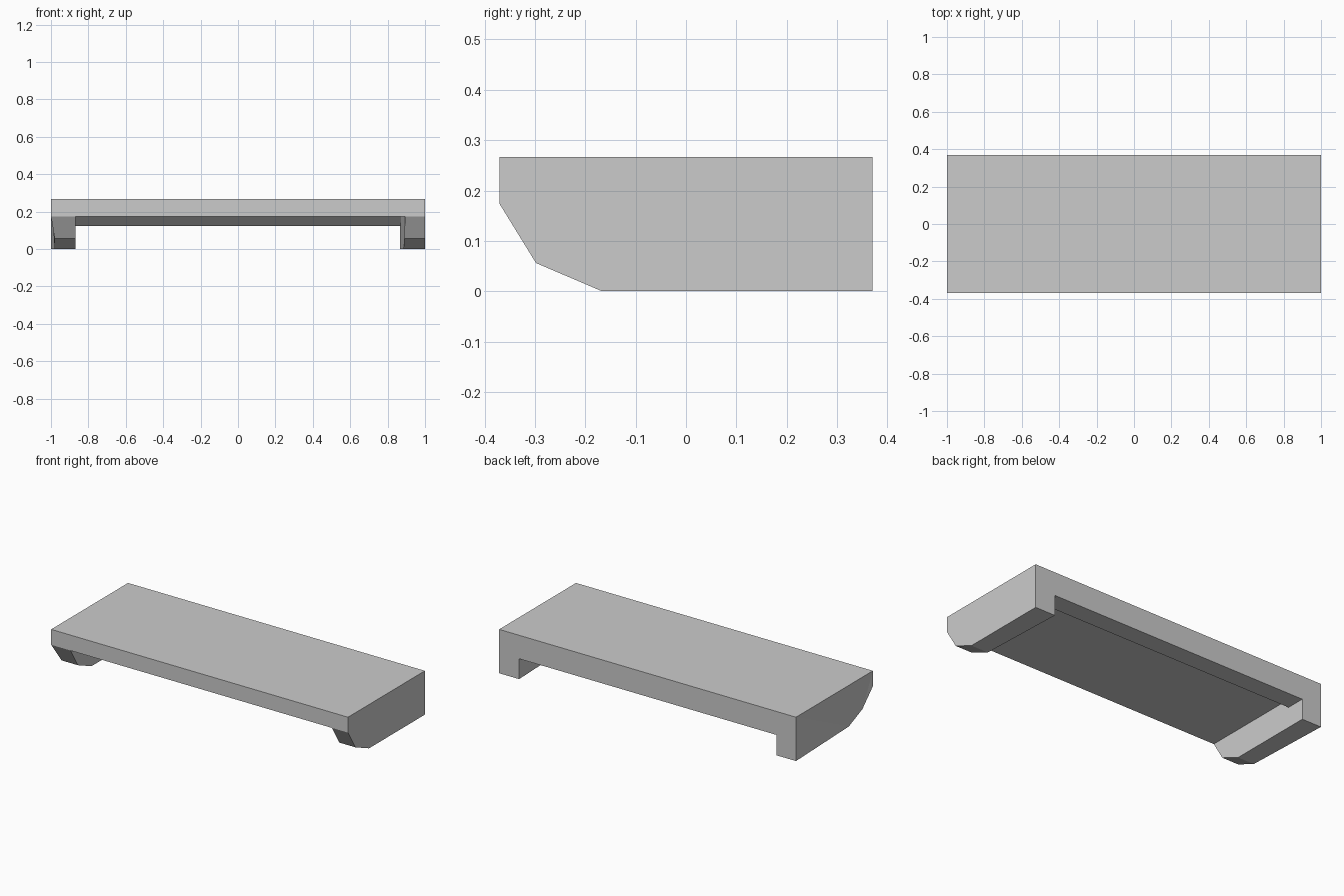
import bpy
import bmesh

cube = bpy.data.objects.get("Cube")
if cube:
    bpy.data.objects.remove(cube, do_unlink=True)


def extrude_profile(name, profile, left_x, right_x):
    """Solid between two end profiles of (y, z); each end x is a rule of y and z."""
    bm = bmesh.new()
    ends = [[bm.verts.new((rule(y, z), y, z)) for y, z in profile]
            for rule in (left_x, right_x)]
    caps = [bm.faces.new(end) for end in ends]
    for i in range(len(profile)):
        j = (i + 1) % len(profile)
        bm.faces.new((ends[0][i], ends[0][j], ends[1][j], ends[1][i]))
    bmesh.ops.triangulate(bm, faces=caps)
    bmesh.ops.recalc_face_normals(bm, faces=bm.faces)
    mesh = bpy.data.meshes.new(name)
    bm.to_mesh(mesh)
    bm.free()
    obj = bpy.data.objects.new(name, mesh)
    bpy.context.collection.objects.link(obj)
    return obj


grey = bpy.data.materials.new("plain_grey")
grey.use_nodes = True
colour = (0.6, 0.6, 0.6, 1)
grey.diffuse_color = colour
grey.node_tree.nodes["Principled BSDF"].inputs["Base Color"].default_value = colour

# Body: a block with a faceted front underside, one foot slightly chamfered
FRONT, BACK, TOP, UNDER = -0.37, 0.37, 0.267, 0.173
body_profile = [(FRONT, TOP), (FRONT, UNDER), (-0.298, 0.056),
                (-0.167, 0), (BACK, 0), (BACK, TOP)]


def foot_edge(y, z):
    return -0.98 if z < UNDER and y < 0 else -1


body = extrude_profile("stepped_shelf", body_profile, foot_edge, lambda y, z: 1)
body.data.materials.append(grey)

# Recess between the feet, leaving a bevelled lip along the back
recess_profile = [(-0.5, UNDER), (0.2, UNDER), (0.255, 0.124),
                  (0.5, 0.124), (0.5, -0.1), (-0.5, -0.1)]
recess = extrude_profile("recess_cutter", recess_profile,
                         lambda y, z: -0.87, lambda y, z: 0.879 - 0.037 * y)
recess.data.materials.append(grey)
recess.hide_render = True

cut = body.modifiers.new("recess", 'BOOLEAN')
cut.operation = 'DIFFERENCE'
cut.solver = 'EXACT'
cut.object = recess
bpy.context.view_layer.objects.active = body
body.select_set(True)
bpy.ops.object.modifier_apply(modifier=cut.name)
bpy.data.objects.remove(recess, do_unlink=True)
